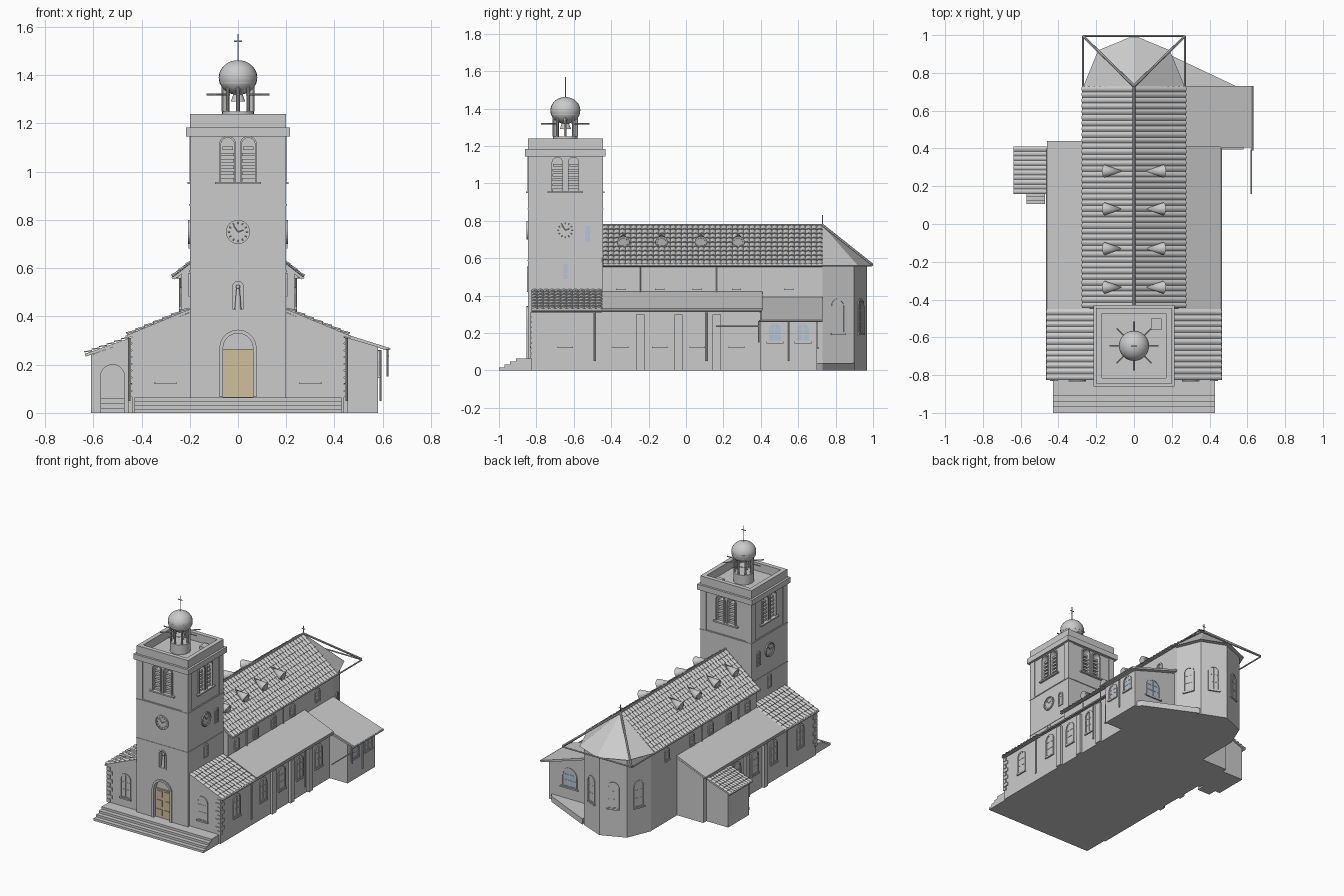
import bpy, bmesh, math
from math import sin, cos, pi
from mathutils import Matrix, Vector

if "Cube" in bpy.data.objects:
    bpy.data.objects.remove(bpy.data.objects["Cube"])

TC = -0.645  # tower centre in y


def obj(name, bm, color=None, smooth=False):
    bmesh.ops.recalc_face_normals(bm, faces=bm.faces)
    me = bpy.data.meshes.new(name)
    bm.to_mesh(me)
    bm.free()
    o = bpy.data.objects.new(name, me)
    bpy.context.collection.objects.link(o)
    if color:
        m = bpy.data.materials.new(name + "_colour")
        m.diffuse_color = (*color, 1)
        m.use_nodes = True
        m.node_tree.nodes["Principled BSDF"].inputs["Base Color"].default_value = m.diffuse_color
        me.materials.append(m)
    if smooth:
        bpy.ops.object.select_all(action='DESELECT')
        o.select_set(True)
        bpy.context.view_layer.objects.active = o
        bpy.ops.object.shade_smooth_by_angle(angle=math.radians(40))
    return o


def box(bm, x0, x1, y0, y1, z0, z1):
    m = Matrix.Translation(((x0 + x1) / 2, (y0 + y1) / 2, (z0 + z1) / 2)) @ Matrix.Diagonal((abs(x1 - x0), y1 - y0, z1 - z0, 1))
    bmesh.ops.create_cube(bm, size=1, matrix=m)


def rod(bm, a, b, r, r2=None, n=8):
    a, b = Vector(a), Vector(b)
    m = Matrix.Translation((a + b) / 2) @ (b - a).to_track_quat('Z', 'Y').to_matrix().to_4x4()
    bmesh.ops.create_cone(bm, cap_ends=True, segments=n, radius1=r, radius2=r if r2 is None else r2, depth=(b - a).length, matrix=m)


def frame(x, y, z, deg):
    # local axes: across the wall, out of the wall, up
    a = math.radians(deg)
    return Matrix(((-sin(a), cos(a), 0, x), (cos(a), sin(a), 0, y), (0, 0, 1, z), (0, 0, 0, 1)))


def prism(bm, pts, M, d0, d1):
    A = [bm.verts.new(M @ Vector((u, d0, w))) for u, w in pts]
    B = [bm.verts.new(M @ Vector((u, d1, w))) for u, w in pts]
    bm.faces.new(A)
    bm.faces.new(B[::-1])
    for i in range(len(A)):
        j = (i + 1) % len(A)
        bm.faces.new((A[i], A[j], B[j], B[i]))


def ring(bm, outer, inner, M, d0, d1):
    L = [[bm.verts.new(M @ Vector((u, d, w))) for u, w in p] for p, d in ((outer, d0), (outer, d1), (inner, d1), (inner, d0))]
    n = len(outer)
    for k in range(4):
        for i in range(n):
            j = (i + 1) % n
            bm.faces.new((L[k][i], L[k][j], L[k - 3][j], L[k - 3][i]))


def arch(w, h, n=10, z=0):
    r = w / 2
    return [(-r, z)] + [(-r * cos(pi * i / n), h - r + r * sin(pi * i / n)) for i in range(n + 1)] + [(r, z)]


def circle(r, n=24):
    return [(r * cos(2 * pi * i / n), r * sin(2 * pi * i / n)) for i in range(n)]


def cut(o, bm):
    c = obj("cutter", bm)
    c.hide_render = True
    mod = o.modifiers.new("cut", 'BOOLEAN')
    mod.object = c
    mod.solver = 'EXACT'
    me = bpy.data.meshes.new_from_object(o.evaluated_get(bpy.context.evaluated_depsgraph_get()))
    o.modifiers.clear()
    o.data = me
    bpy.data.objects.remove(c)


def along_y(bm, pts, y0, y1):
    prism(bm, pts, Matrix.Identity(4), y0, y1)


def tiles(bm, top, low, y0, y1, rows, pitch=0.03, amp=0.007):
    # ribbed tile courses running down a slope, on a flat slab
    t, l = Vector((top[0], 0, top[1])), Vector((low[0], 0, low[1]))
    nrm = (l - t).cross(Vector((0, 1, 0))).normalized()
    nrm = nrm if nrm.z > 0 else -nrm
    along_y(bm, [(v.x, v.z) for v in (t, l, l - nrm * 0.012, t - nrm * 0.012)], y0, y1)
    n = round((y1 - y0) / pitch) * 6
    lines = []
    for r in range(rows):
        for f, h in ((r, 0.0), (r + 1, 0.006)):
            p = t.lerp(l, f / rows)
            lines.append([bm.verts.new(p + nrm * (h + amp * abs(sin(pi * i / 6))) + Vector((0, y0 + (y1 - y0) * i / n, 0))) for i in range(n + 1)])
    for a, b in zip(lines, lines[1:]):
        for i in range(n):
            bm.faces.new((a[i], a[i + 1], b[i + 1], b[i]))


new = bmesh.new
frames, panes, blue = new(), new(), new()


def window(x, y, z, deg, w, h, pane, sill=True):
    M = frame(x, y, z, deg)
    ring(frames, arch(w + 0.02, h + 0.01, z=-0.008), arch(w, h), M, -0.01, 0.006)
    prism(pane, arch(w, h), M, -0.01, 0.002)
    prism(frames, [(-.002, 0), (.002, 0), (.002, h), (-.002, h)], M, 0, 0.004)
    for k in (0.33, 0.66):
        prism(frames, [(-w / 2, h * k), (w / 2, h * k), (w / 2, h * k + .003), (-w / 2, h * k + .003)], M, 0, 0.004)
    if sill:
        prism(frames, [(-w * .7, -.016), (w * .7, -.016), (w * .7, -.006), (-w * .7, -.006)], M, -0.01, 0.01)


# tower shaft with belfry recesses, door recess and niche
bm = new()
box(bm, -.2, .2, TC - .2, TC + .2, 0, 1.17)
tower = obj("tower", bm)
shallow, deep = new(), new()
sides = [frame(.2 * cos(math.radians(a)), TC + .2 * sin(math.radians(a)), 0, a) for a in (-90, 0, 90, 180)]
louvres, trim, clock = new(), new(), new()
for k, M in enumerate(sides):
    prism(shallow, [(-.155, .87), (.155, .87), (.155, 1.145), (-.155, 1.145)], M, -.006, .05)
    for s in (-1, 1):
        B = M @ Matrix.Translation((s * .043, 0, .96))
        prism(deep, arch(.055, .18), B, -.05, .05)
        ring(frames, arch(.07, .188), arch(.055, .18), B, -.012, .002)
        for i in range(6):
            z = .008 + i * .026
            w = .027 if i < 5 else .022
            prism(louvres, [(-w, z), (w, z), (w, z + .006), (-w, z + .006)], B, -.05, -.012)
            prism(louvres, [(-w, z - .008), (w, z - .008), (w, z + .006), (-w, z + .006)], B, -.016, -.012)
    prism(trim, [(-.095, .948), (.095, .948), (.095, .958), (-.095, .958)], M, -.01, .01)
    # clock faces
    if k != 2:
        C = M @ Matrix.Translation((0, 0, .75))
        ring(clock, circle(.05), circle(.044), C, 0, .008)
        prism(clock, circle(.044), C, 0, .002)
        for i in range(12):
            a = i * pi / 6
            rod(clock, C @ Vector((.033 * cos(a), .003, .033 * sin(a))), C @ Vector((.041 * cos(a), .003, .041 * sin(a))), .002, n=4)
        for x, z in ((.022, .008), (-.018, .026)):
            rod(clock, C @ Vector((0, .005, 0)), C @ Vector((x, .005, z)), .002, n=4)
prism(deep, arch(.125, .33, z=.065), sides[0], -.025, .05)
prism(deep, arch(.045, .545, z=.43), sides[0], -.025, .05)
cut(tower, shallow)
cut(tower, deep)
obj("belfry_louvres", louvres)
obj("clocks", clock)
for z in (.585, .86):
    box(trim, -.203, .203, TC - .203, TC + .203, z, z + .006)
box(trim, -.215, .215, TC - .215, TC + .215, 1.145, 1.183)
for s in (-1, 1):
    box(trim, s * .17, s * .2, TC - .2, TC + .2, 1.18, 1.24)
    box(trim, -.17, .17, TC + s * .185 - .015, TC + s * .185 + .015, 1.18, 1.24)
box(trim, .09, .145, -.56, -.50, 1.18, 1.205)
obj("tower_cornice_and_parapet", trim)

# door and surround
bm = new()
prism(bm, [(-.062, .065), (.062, .065), (.062, .265), (-.062, .265)], sides[0], -.03, -.014)
for s in (-1, 1):
    for z in (.08, .145, .21):
        prism(bm, [(s * .01, z), (s * .052, z), (s * .052, z + .045), (s * .01, z + .045)], sides[0], -.015, -.009)
obj("door", bm, (.62, .52, .33))
ring(frames, arch(.155, .345, z=.065), arch(.125, .33, z=.065), sides[0], -.01, .008)
ring(frames, arch(.062, .555, z=.42), arch(.045, .545, z=.43), sides[0], -.01, .006)
# niche statue
bm = new()
y = TC - .19
rod(bm, (0, y, .43), (0, y, .515), .014, .007, 12)
bmesh.ops.create_uvsphere(bm, u_segments=12, v_segments=8, radius=.009, matrix=Matrix.Translation((0, y, .522)))
obj("statue", bm, smooth=True)

# lantern with arched openings, spokes, dome and cross
bm = new()
rod(bm, (0, TC, 1.17), (0, TC, 1.25), .066, n=24)
rod(bm, (0, TC, 1.365), (0, TC, 1.395), .076, .08, 24)
rod(bm, (0, TC, 1.29), (0, TC, 1.34), .03, .012, 12)
for i in range(8):
    a = i * 45 + 22.5
    c, s = cos(math.radians(a)), sin(math.radians(a))
    gate = [(-.025, 0), (-.025, .12), (.025, .12), (.025, 0)] + arch(.034, .105)[::-1]
    prism(bm, gate, frame(.06 * c, TC + .06 * s, 1.248, a), -.01, 0)
    a = math.radians(i * 45)
    c, s = cos(a), sin(a)
    rod(bm, (.062 * c, TC + .062 * s, 1.25), (.062 * c, TC + .062 * s, 1.37), .006)
    rod(bm, (.05 * c, TC + .05 * s, 1.32), (.13 * c, TC + .13 * s, 1.32), .004)
obj("lantern", bm, smooth=True)
bm = new()
bmesh.ops.create_uvsphere(bm, u_segments=24, v_segments=16, radius=1, matrix=Matrix.Translation((0, TC, 1.39)) @ Matrix.Diagonal((.08, .08, .072, 1)))
obj("dome", bm, smooth=True)
bm = new()
rod(bm, (0, TC, 1.45), (0, TC, 1.57), .003)
rod(bm, (-.016, TC, 1.54), (.016, TC, 1.54), .003)
rod(bm, (0, .73, .76), (0, .73, .83), .003)
rod(bm, (-.013, .73, .81), (.013, .73, .81), .003)
obj("crosses", bm)

# nave, half-octagon apse, aisles and sacristy walls
bm = new()
along_y(bm, [(-.235, 0), (.235, 0), (.235, .575), (0, .765), (-.235, .575)], -.45, .73)
FLAT = Matrix(((1, 0, 0, 0), (0, 0, 1, .73), (0, 1, 0, 0), (0, 0, 0, 1)))
prism(bm, [(.237 * cos(i * pi / 4), .237 * sin(i * pi / 4)) for i in range(5)], FLAT, 0, .57)
for s, end in ((1, .40), (-1, .435)):
    along_y(bm, [(s * .19, 0), (s * .44, 0), (s * .44, .32), (s * .19, .42)], -.825, end)
    for yb in (-.245, -.04, .165):
        box(bm, s * .43, s * .456, yb - .022, yb + .022, 0, .30)
along_y(bm, [(.2, 0), (.58, 0), (.58, .275), (.2, .385)], .395, .70)
prism(bm, [(.2, -.04), (.56, -.03), (.54, 0), (.18, .17)], FLAT, 0, .04)
obj("church_walls", bm)

# roofs
bm = new()
for s in (-1, 1):
    tiles(bm, (0, .773), (s * .27, .563), -.445, .73, 9)
    tiles(bm, (s * .2, .43), (s * .46, .322), -.825, -.45, 7)
tiles(bm, (-.45, .31), (-.635, .245), .16, .41, 6, .025, .005)
obj("tiled_roofs", bm)
bm = new()
for s, end in ((1, .41), (-1, .44)):
    along_y(bm, [(s * .23, .425), (s * .46, .33), (s * .46, .318), (s * .23, .41)], -.45, end)
along_y(bm, [(.23, .395), (.625, .27), (.62, .258), (.23, .38)], .405, .73)
rim = [(.268 * cos(i * pi / 4), .73 + .268 * sin(i * pi / 4), .56) for i in range(5)]
v = [bm.verts.new(p) for p in rim]
tip = bm.verts.new((0, .73, .775))
for a, b in zip(v, v[1:] + v[:1]):
    bm.faces.new((a, b, tip))
bm.faces.new(v[::-1])
obj("plain_roofs", bm)

# ridge bars, gutters and downpipes
bm = new()
rod(bm, (0, -.445, .777), (0, .73, .777), .007)
rod(bm, (-.27, .995, .563), (.27, .995, .563), .005)
for s in (-1, 1):
    rod(bm, (s * .27, -.445, .56), (s * .27, .995, .56), .005)
    rod(bm, (0, .73, .777), (s * .27, .995, .567), .007)
    rod(bm, (s * .462, -.825, .317), (s * .462, .40, .317), .005)
    for yb in (-.49, .11):
        rod(bm, (s * .45, yb, .05), (s * .45, yb, .31), .005)
    for yb in (-.245, .165):
        rod(bm, (s * .24, yb, .41), (s * .24, yb, .56), .004)
rod(bm, (.627, .39, .265), (.627, .73, .265), .005)
rod(bm, (.622, .16, .235), (.622, .39, .235), .004)
rod(bm, (.59, .55, .05), (.59, .55, .26), .004)
rod(bm, (.62, .39, .15), (.62, .39, .265), .004)
obj("gutters_and_downpipes", bm, smooth=True)

# conical dormers
bm = new()
for s in (-1, 1):
    for yd in (-.335, -.13, .08, .28):
        rod(bm, (s * .155, yd, .687), (s * .06, yd, .73), .034, 0, 16)
        rod(bm, (s * .15, yd, .687), (s * .16, yd, .684), .024, n=16)
obj("dormers", bm, smooth=True)

# side porch with arched opening and steps
bm = new()
along_y(bm, [(-.43, 0), (-.61, 0), (-.61, .24), (-.43, .305)], .165, .40)
porch = obj("porch", bm)
bm = new()
prism(bm, arch(.1, .14), frame(-.52, .165, .06, -90), -.16, .05)
cut(porch, bm)
bm = new()
for i in range(3):
    box(bm, -.57, -.47, .105 + .02 * i, .17, 0, .02 * (i + 1))
# front steps
for i in range(4):
    box(bm, -.43, .43, -1 + .03 * i, -.82, 0, .016 * (i + 1))
obj("steps", bm)

# corner quoins
bm = new()
for s in (-1, 1):
    for i in range(9):
        w = .042 if i % 2 else .025
        z = .065 + i * .028
        box(bm, s * (.445 - w), s * .446, -.831, -.831 + w, z, z + .024)
obj("quoins", bm)

# windows
for s, deg in ((1, 0), (-1, 180)):
    window(s * .3, -.825, .135, -90, .065, .155, panes)
    for yw in (-.645, -.35, -.14, .06, .27):
        if s > 0 or yw < .2:
            window(s * .44, yw, .135, deg, .06, .145, panes)
    for yw in (-.35, -.14, .06, .27, .55):
        window(s * .235, yw, .445, deg, .036, .065, panes)
    window(s * .2, -.525, .69, deg, .022, .085, blue, False)
    window(s * .2, TC, .49, deg, .022, .08, blue, False)
for a in (22.5, 67.5, 112.5, 157.5):
    r = .237 * cos(pi / 8)
    window(r * cos(math.radians(a)), .73 + r * sin(math.radians(a)), .205, a, .06, .17, panes)
for yw in (.475, .625):
    window(.58, yw, .16, 0, .065, .09, blue)
window(.42, .70, .13, 90, .1, .12, blue)
obj("window_frames", frames)
obj("window_panes", panes)
obj("blue_glass", blue, (.45, .55, .66))
